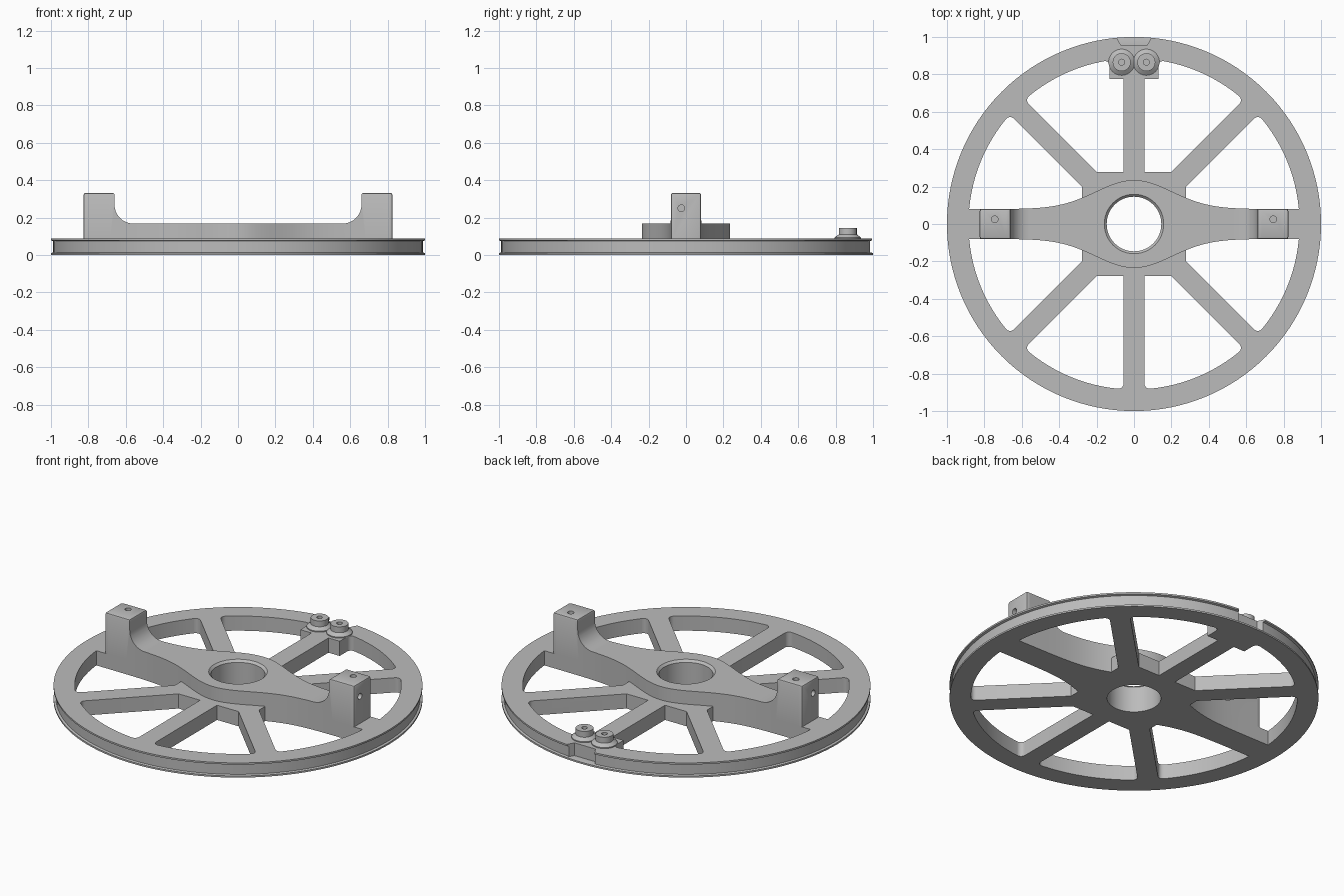
import bpy, bmesh, math
from mathutils import Vector

cube = bpy.data.objects.get("Cube")
if cube:
    bpy.data.objects.remove(cube)

metal = bpy.data.materials.new("plain grey")
metal.use_nodes = True
GREY = (0.5, 0.5, 0.5, 1)
metal.diffuse_color = GREY
metal.node_tree.nodes["Principled BSDF"].inputs["Base Color"].default_value = GREY

RIM_TOP, BAR_TOP, POST_TOP = 0.088, 0.168, 0.332


def solid(name, rings):
    """Closed skin over a stack of equal-length rings."""
    bm = bmesh.new()
    loops = [[bm.verts.new(p) for p in ring] for ring in rings]
    n = len(loops[0])
    for a, b in zip(loops, loops[1:]):
        for i in range(n):
            j = (i + 1) % n
            bm.faces.new((a[i], a[j], b[j], b[i]))
    bm.faces.new(loops[0])
    bm.faces.new(loops[-1])
    bmesh.ops.recalc_face_normals(bm, faces=bm.faces)
    mesh = bpy.data.meshes.new(name)
    bm.to_mesh(mesh)
    bm.free()
    mesh.materials.append(metal)
    ob = bpy.data.objects.new(name, mesh)
    bpy.context.collection.objects.link(ob)
    return ob


def lathe(name, profile, n=48, centre=(0, 0)):
    turn = [2 * math.pi * i / n for i in range(n)]
    return solid(name, [[(centre[0] + r * math.cos(t), centre[1] + r * math.sin(t), z)
                         for t in turn] for r, z in profile])


def prism(name, pts, lo, hi, upright=False):
    if upright:
        return solid(name, [[(x, y, z) for x, z in pts] for y in (lo, hi)])
    return solid(name, [[(x, y, z) for x, y in pts] for z in (lo, hi)])


def box(name, x0, x1, y0, y1, z0, z1):
    return prism(name, [(x0, y0), (x1, y0), (x1, y1), (x0, y1)], z0, z1)


def combine(ob, tools, op="DIFFERENCE"):
    """Apply booleans, then drop the cutters."""
    for tool in tools:
        mod = ob.modifiers.new("bool", "BOOLEAN")
        mod.operation, mod.solver, mod.object = op, "EXACT", tool
    graph = bpy.context.evaluated_depsgraph_get()
    mesh = bpy.data.meshes.new_from_object(ob.evaluated_get(graph))
    ob.modifiers.clear()
    ob.data = mesh
    for tool in tools:
        bpy.data.objects.remove(tool)


def bevel(ob, rule, width, segments):
    bm = bmesh.new()
    bm.from_mesh(ob.data)
    edges = [e for e in bm.edges if len(e.link_faces) == 2
             and e.calc_face_angle(0) > 0.5 and rule(e.verts[0].co, e.verts[1].co)]
    bmesh.ops.bevel(bm, geom=edges, offset=width, segments=segments,
                    profile=0.5, affect="EDGES")
    bm.to_mesh(ob.data)
    bm.free()


def smooth(ob):
    bpy.ops.object.select_all(action="DESELECT")
    ob.select_set(True)
    bpy.context.view_layer.objects.active = ob
    bpy.ops.object.shade_smooth_by_angle(angle=math.radians(30))


def bar_outline(end):
    """Plan of the crossbar: narrow arms swelling around the bore."""
    xs = [-end + 2 * end * i / 64 for i in range(65)]
    half = [(x, 0.08 + 0.155 * math.exp(-(x / 0.285) ** 2)) for x in xs]
    return half + [(x, -y) for x, y in reversed(half)]


def bore():
    c = 0.013
    return lathe("bore_cutter", [(0.146, -0.1), (0.146, BAR_TOP - c),
                                 (0.146 + c, BAR_TOP), (0.146 + c, 0.3)], 64)


# Window cutter: a disc with hub, spokes, bar and clamp block left standing
windows = lathe("window_cutter", [(0.885, -0.1), (0.885, 0.3)], 128)
keep = [box("hub", -0.278, 0.278, -0.278, 0.278, -0.2, 0.4),
        box("clamp_block", -0.13, 0.13, 0.775, 0.95, -0.2, 0.4),
        prism("bar_plan", bar_outline(0.95), -0.2, 0.4)]
for k, angle in enumerate((45, 90, 135)):
    spoke = box("spoke", -0.95, 0.95, -0.056, 0.056, -0.2, 0.4)
    spoke.rotation_euler.z = math.radians(angle)
    keep.append(spoke)
combine(windows, keep)
bevel(windows, lambda a, b: abs(a.z - b.z) > 0.1 and a.xy.length > 0.8
      and abs(a.y) > 0.2, 0.03, 5)

# Grooved wheel with windows, bore and the cord notch at the back
wheel = lathe("spoked_wheel", [(1, 0), (1, 0.01), (0.988, 0.014), (0.988, 0.074),
                               (1, 0.078), (1, RIM_TOP)], 128)
notch = prism("notch_cutter", [(-0.07, 0.955), (0.07, 0.955), (0.105, 1.02),
                               (-0.105, 1.02)], 0.012, 0.2)
combine(wheel, [windows, bore(), notch])
smooth(wheel)

# Crossbar with an upright post on each end, blended by a fillet
side = [(0.825, 0), (0.825, POST_TOP), (0.66, POST_TOP)]
for i in range(11):
    t = math.pi / 2 * i / 10
    side.append((0.56 + 0.1 * math.cos(t), BAR_TOP + 0.1 - 0.1 * math.sin(t)))
side += [(-x, z) for x, z in reversed(side)]
bar = prism("crossbar", bar_outline(0.95), RIM_TOP, 0.5)
combine(bar, [prism("side_cutter", side, -0.5, 0.5, True)], "INTERSECT")
bevel(bar, lambda a, b: min(a.z, b.z) > POST_TOP - 0.01
      or (abs(a.x) > 0.82 and abs(b.x) > 0.82 and abs(a.z - b.z) > 0.1), 0.01, 2)
holes = [bore()]
for s in (-1, 1):
    holes.append(lathe("top_hole", [(0.018, 0.25), (0.018, 0.4)], 20, (s * 0.745, 0.025)))
    cross = lathe("side_hole", [(0.018, -0.06), (0.018, 0.06)], 20)
    cross.rotation_euler.y = math.pi / 2
    cross.location = Vector((s * 0.83, -0.025, 0.25))
    holes.append(cross)
combine(bar, holes)
smooth(bar)

# Two clamp screws with conical washers and a blind socket
for side_name, x in (("right", -0.066), ("left", 0.066)):
    screw = lathe(side_name + "_clamp_screw",
                  [(0.07, RIM_TOP - 0.005), (0.07, 0.094), (0.048, 0.11), (0.048, 0.145),
                   (0.016, 0.145), (0.016, 0.125)], 40, (x, 0.865))
    smooth(screw)
